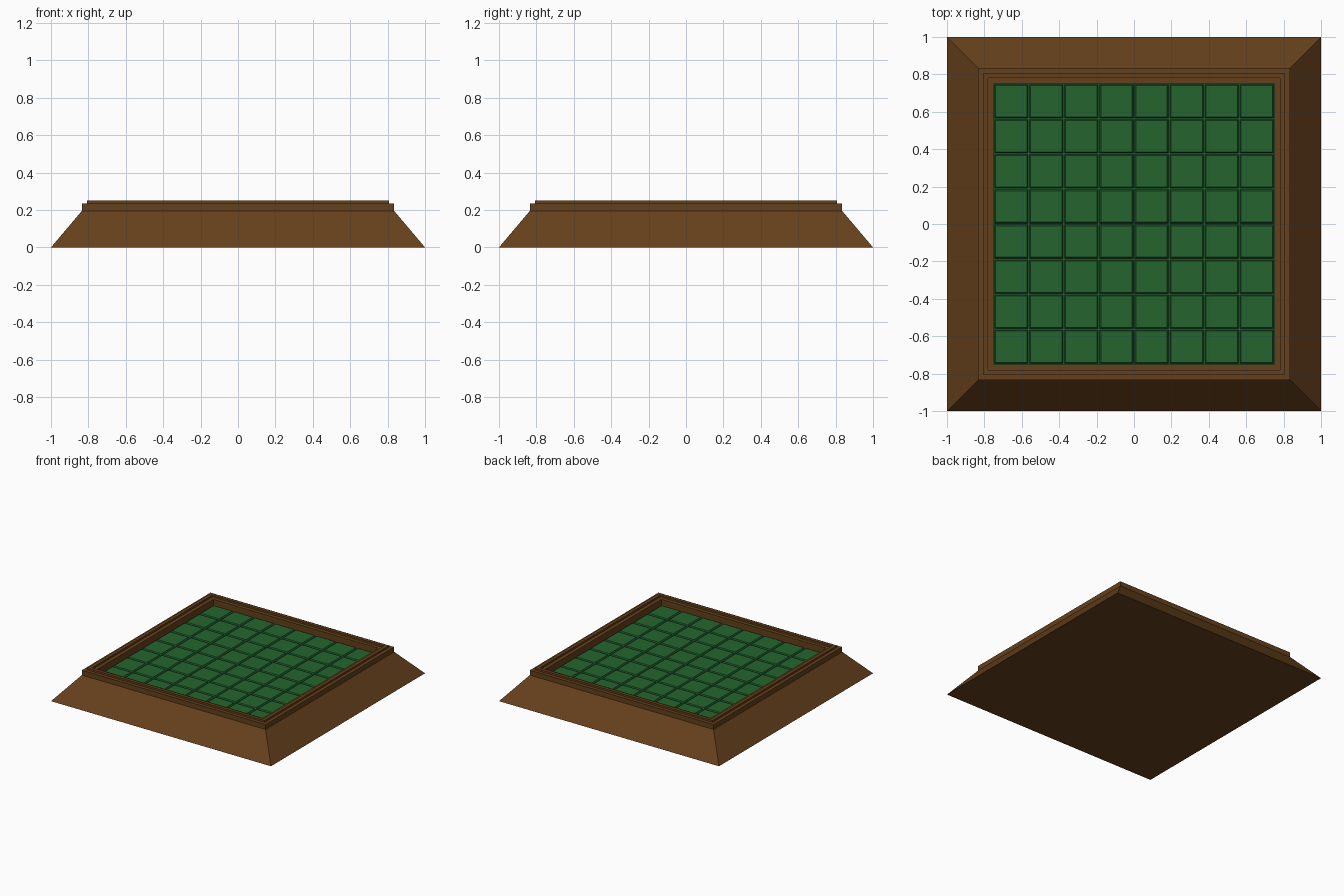
import bpy, bmesh

if "Cube" in bpy.data.objects:
    bpy.data.objects.remove(bpy.data.objects["Cube"])

def material(name, color):
    m = bpy.data.materials.new(name)
    m.diffuse_color = color
    m.use_nodes = True
    m.node_tree.nodes["Principled BSDF"].inputs["Base Color"].default_value = m.diffuse_color
    return m

wood = material("wood", (0.13, 0.052, 0.011, 1))
felt = material("green_felt", (0.018, 0.13, 0.028, 1))

def finish(bm, name, mat):
    bmesh.ops.recalc_face_normals(bm, faces=bm.faces)
    me = bpy.data.meshes.new(name)
    bm.to_mesh(me)
    bm.free()
    me.materials.append(mat)
    ob = bpy.data.objects.new(name, me)
    bpy.context.collection.objects.link(ob)
    return ob

def stack(bm, profile, cx=0, cy=0, bottom=True):
    """Square rings (half width, z) joined from the first to the last and capped."""
    rings = [[bm.verts.new((cx + sx * r, cy + sy * r, z))
              for sx, sy in ((-1, -1), (1, -1), (1, 1), (-1, 1))]
             for r, z in profile]
    for a, b in zip(rings, rings[1:]):
        for i in range(4):
            j = (i + 1) % 4
            bm.faces.new((a[i], a[j], b[j], b[i]))
    if bottom:
        bm.faces.new(rings[0][::-1])
    bm.faces.new(rings[-1])

# Sloped base with stepped rim and recessed well
FLOOR, TOP, HALF = 0.175, 0.19, 0.75
bm = bmesh.new()
stack(bm, [(1, 0), (0.835, 0.195), (0.835, 0.235), (0.807, 0.235),
           (0.807, 0.25), (0.78, 0.25), (0.78, 0.235), (HALF, 0.235),
           (HALF, FLOOR - 0.01)])
finish(bm, "wooden_frame", wood)

# Green playing surface under the squares
bm = bmesh.new()
stack(bm, [(HALF, FLOOR - 0.01), (HALF, FLOOR)])
finish(bm, "board_floor", felt)

# 8 x 8 bevelled squares separated by grooves
bm = bmesh.new()
pitch = 2 * HALF / 8
for i in range(8):
    for j in range(8):
        stack(bm, [(pitch / 2 - 0.004, FLOOR), (pitch / 2 - 0.010, TOP)],
              -HALF + (i + 0.5) * pitch, -HALF + (j + 0.5) * pitch, bottom=False)
finish(bm, "board_squares", felt)
